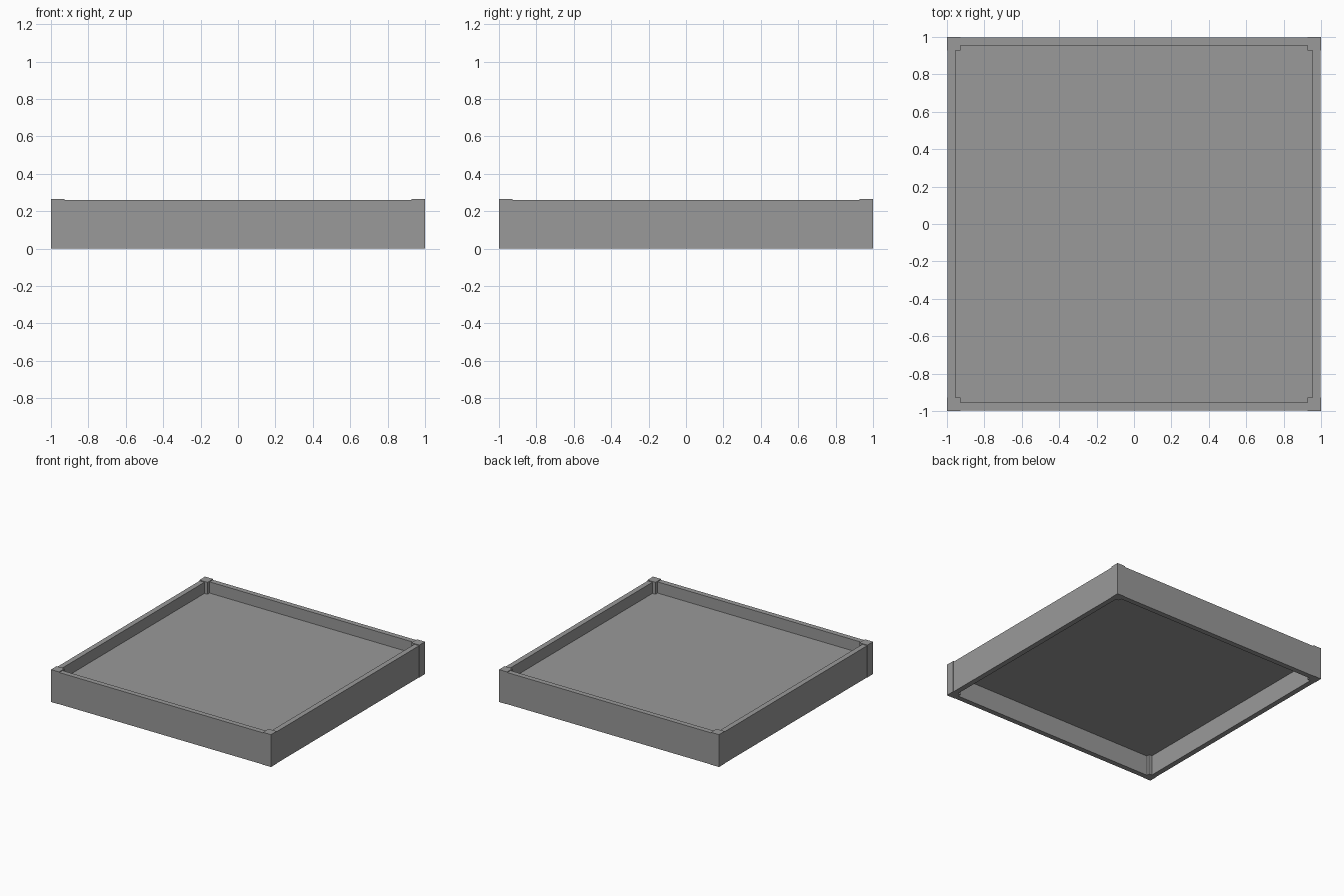
import bpy

if "Cube" in bpy.data.objects:
    bpy.data.objects.remove(bpy.data.objects["Cube"])

POST = 0.073       # corner post width
POST_H = 0.266     # corner post height
RAIL_H = 0.26      # rail height
RAIL_IN, RAIL_OUT = 0.954, 0.997
PANEL_Z0, PANEL_Z1 = 0.166, 0.168

# Dark grey finish shared by every part
grey = bpy.data.materials.new("dark_grey")
grey.diffuse_color = (0.32, 0.32, 0.32, 1)
grey.use_nodes = True
grey.node_tree.nodes["Principled BSDF"].inputs["Base Color"].default_value = grey.diffuse_color


def box(name, lo, hi):
    """Axis-aligned box between two opposite corners."""
    bpy.ops.mesh.primitive_cube_add(
        size=1, location=[(a + b) / 2 for a, b in zip(lo, hi)])
    ob = bpy.context.object
    ob.name = name
    ob.scale = [b - a for a, b in zip(lo, hi)]
    bpy.ops.object.transform_apply(location=False, rotation=False, scale=True)
    ob.data.materials.append(grey)
    return ob


# Corner posts, slightly proud of the rails
p = 1 - POST
for sx, xn in ((-1, "left"), (1, "right")):
    for sy, yn in ((-1, "front"), (1, "back")):
        xs, ys = sorted((sx * p, sx)), sorted((sy * p, sy))
        box(f"{yn}_{xn}_post", (xs[0], ys[0], 0), (xs[1], ys[1], POST_H))

# Side rails running between the posts
for s, xn, yn in ((-1, "left", "front"), (1, "right", "back")):
    a, b = sorted((s * RAIL_IN, s * RAIL_OUT))
    box(f"{xn}_rail", (a, -p, 0), (b, p, RAIL_H))
    box(f"{yn}_rail", (-p, a, 0), (p, b, RAIL_H))

# Thin panel set inside the frame
r = RAIL_IN
box("panel", (-r, -r, PANEL_Z0), (r, r, PANEL_Z1))
